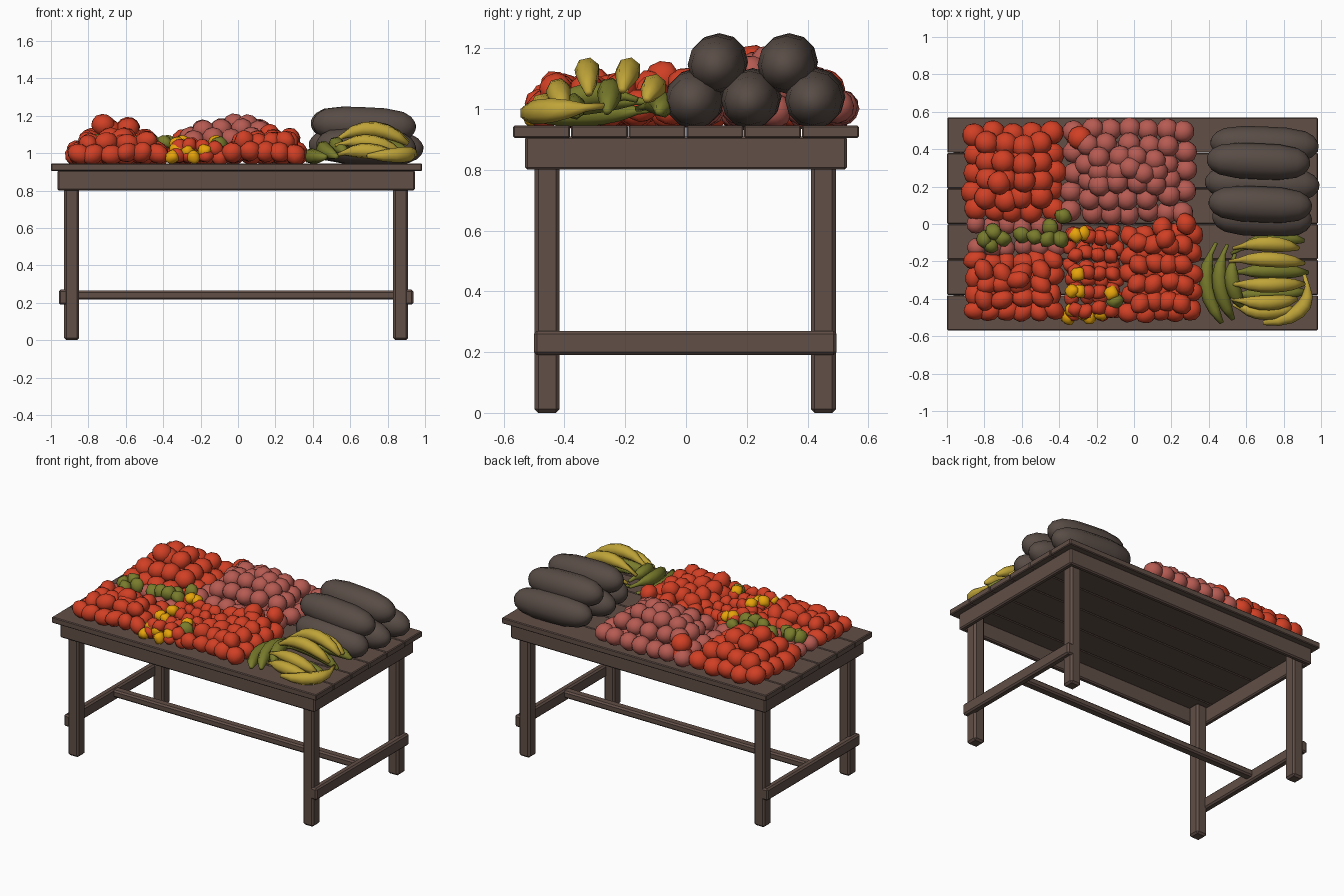
import bpy, bmesh, math, random
from mathutils import Vector, Matrix, Euler

if "Cube" in bpy.data.objects:
    bpy.data.objects.remove(bpy.data.objects["Cube"])

random.seed(4)


def material(name, rgb):
    m = bpy.data.materials.new(name)
    m.diffuse_color = (*rgb, 1)
    m.use_nodes = True
    m.node_tree.nodes["Principled BSDF"].inputs["Base Color"].default_value = m.diffuse_color
    return m


WOOD = material("brown wood", (0.120, 0.078, 0.063))
MELON = material("dark melon rind", (0.098, 0.072, 0.060))
RED = material("tomato red", (0.640, 0.050, 0.018))
PINK = material("dusky pink", (0.470, 0.105, 0.085))
YELLOW = material("banana yellow", (0.520, 0.370, 0.040))
GREEN = material("olive green", (0.190, 0.200, 0.025))
ORANGE = material("amber yellow", (0.800, 0.370, 0.003))


def finish(bm, name, mat, smooth=True):
    bmesh.ops.recalc_face_normals(bm, faces=bm.faces)
    me = bpy.data.meshes.new(name)
    bm.to_mesh(me)
    bm.free()
    me.materials.append(mat)
    for p in me.polygons:
        p.use_smooth = smooth
    ob = bpy.data.objects.new(name, me)
    bpy.context.collection.objects.link(ob)
    return ob


def beam(name, x0, x1, y0, y1, z0, z1, bevel=0.008):
    """Worn timber: a softly bevelled box."""
    bm = bmesh.new()
    size = Vector((x1 - x0, y1 - y0, z1 - z0))
    mid = Vector((x0 + x1, y0 + y1, z0 + z1)) / 2
    bmesh.ops.create_cube(bm, size=1, matrix=Matrix.Translation(mid) @ Matrix.Diagonal((*size, 1)))
    bmesh.ops.bevel(bm, geom=bm.edges[:], offset=bevel, segments=1, affect='EDGES')
    return finish(bm, name, WOOD, False)


def fruit(bm, pos, scale, lobes=0.0, spin=0.5):
    """One low-poly round fruit, optionally lobed like a pepper."""
    rot = Euler([random.uniform(-spin, spin) for _ in range(2)] + [random.uniform(0, 6.28)])
    vs = bmesh.ops.create_icosphere(bm, subdivisions=2, radius=1)["verts"]
    for v in vs:
        k = 1 + lobes * math.cos(4 * math.atan2(v.co.y, v.co.x)) + lobes * v.co.z
        c = Vector((v.co.x * k * scale[0], v.co.y * k * scale[1], v.co.z * scale[2]))
        v.co = rot.to_matrix() @ c + Vector(pos)


def pile(name, mat, x0, x1, y0, y1, scale, layers, extra=(), lobes=0.0, spin=0.5, jitter=0.012):
    """Heap of fruit in shrinking rectangular layers: (columns, rows, inset, height)."""
    bm = bmesh.new()
    r = max(scale[:2])
    j = lambda: random.uniform(-jitter, jitter)
    for nx, ny, inset, z in layers:
        ax, bx, ay, by = x0 + r + inset, x1 - r - inset, y0 + r + inset, y1 - r - inset
        for i in range(nx):
            for k in range(ny):
                px = ax + (bx - ax) * (i / (nx - 1) if nx > 1 else 0.5)
                py = ay + (by - ay) * (k / (ny - 1) if ny > 1 else 0.5)
                fruit(bm, (px + j(), py + j(), z + j()), scale, lobes, spin)
    for p in extra:
        fruit(bm, p, scale, lobes, spin)
    return finish(bm, name, mat)


def tube(bm, path, radii, sides):
    """Closed tube of varying radius along a path."""
    rings = []
    for i, p in enumerate(path):
        t = (path[min(i + 1, len(path) - 1)] - path[max(i - 1, 0)]).normalized()
        side = t.cross(Vector((0, 0, 1))).normalized()
        up = side.cross(t)
        rings.append([bm.verts.new(p + radii[i] * (side * math.cos(a) + up * math.sin(a)))
                      for a in (2 * math.pi * k / sides for k in range(sides))])
    for a, b in zip(rings, rings[1:]):
        for k in range(sides):
            bm.faces.new((a[k], a[(k + 1) % sides], b[(k + 1) % sides], b[k]))
    bm.faces.new(rings[0])
    bm.faces.new(rings[-1])


def bananas(name, mat, curves):
    bm = bmesh.new()
    profile = [0.010, 0.014, 0.031, 0.040, 0.042, 0.040, 0.031, 0.012]
    for a, b, c in curves:
        a, b, c = Vector(a), Vector(b), Vector(c)
        ts = [i / 7 for i in range(8)]
        tube(bm, [a * (1 - t) ** 2 + b * 2 * t * (1 - t) + c * t * t for t in ts], profile, 7)
    return finish(bm, name, mat)


# Table top: six planks
for i in range(6):
    y = -0.57 + i * 0.19
    e = random.uniform(0, 0.006)
    beam(f"top_plank_{i + 1}", -1 + e, 0.985 - e, y + 0.001, y + 0.189, 0.905, 0.945, 0.005)

# Apron boards under the top
for s, n in ((-1, "front"), (1, "back")):
    y0, y1 = sorted((s * 0.53, s * 0.495))
    beam(n + "_apron", -0.965, 0.945, y0, y1, 0.80, 0.91)
for n, x0, x1 in (("left", -0.965, -0.93), ("right", 0.91, 0.945)):
    beam(n + "_apron", x0, x1, -0.53, 0.53, 0.80, 0.91)

# Legs, side rails and the long stretcher
for n, x in (("left", -0.89), ("right", 0.87)):
    for m, y in (("front", -0.457), ("back", 0.452)):
        beam(f"{m}_{n}_leg", x - 0.04, x + 0.04, y - 0.041, y + 0.041, 0, 0.91, 0.012)
    o = -1 if x < 0 else 1
    x0, x1 = sorted((x + o * 0.02, x + o * 0.068))
    beam(n + "_side_rail", x0, x1, -0.50, 0.495, 0.19, 0.27, 0.01)
beam("long_stretcher", -0.93, 0.91, -0.03, 0.03, 0.217, 0.265, 0.01)

# Dark melons stacked along x: (x start, x end, y, z)
bm = bmesh.new()
for x0, x1, y, z in ((0.42, 0.95, 0.03, 1.035), (0.38, 0.99, 0.215, 1.035), (0.41, 0.985, 0.425, 1.035),
                     (0.40, 0.95, 0.105, 1.15), (0.39, 0.94, 0.335, 1.15)):
    ts = [-1, -0.97, -0.9, -0.75, -0.4, 0, 0.4, 0.75, 0.9, 0.97, 1]
    path = [Vector(((x0 + x1) / 2 + t * (x1 - x0) / 2, y - 0.012 * t, z - 0.012 * t)) for t in ts]
    tube(bm, path, [0.096 * max(0.15, (1 - abs(t) ** 4) ** 0.5) for t in ts], 12)
finish(bm, "melons", MELON)

# Bananas: start, control and end of each arc
bananas("green_bananas", GREEN, [
    ((0.44, -0.10, 1.00), (0.32, -0.30, 0.98), (0.47, -0.53, 0.98)),
    ((0.50, -0.11, 1.02), (0.40, -0.30, 1.05), (0.53, -0.51, 0.98)),
    ((0.54, -0.16, 1.03), (0.49, -0.30, 1.08), (0.58, -0.45, 1.00)),
    ((0.52, -0.16, 1.00), (0.70, -0.04, 1.04), (0.91, -0.09, 0.99)),
    ((0.52, -0.26, 1.02), (0.70, -0.24, 1.12), (0.93, -0.26, 0.99)),
    ((0.50, -0.38, 0.99), (0.70, -0.38, 1.04), (0.92, -0.36, 0.98))])
bananas("yellow_bananas", YELLOW, [
    ((0.51, -0.20, 1.06), (0.70, -0.17, 1.20), (0.91, -0.21, 1.06)),
    ((0.50, -0.32, 1.05), (0.70, -0.33, 1.21), (0.91, -0.32, 1.05)),
    ((0.53, -0.13, 1.03), (0.70, -0.08, 1.12), (0.88, -0.13, 1.03)),
    ((0.52, -0.40, 1.04), (0.70, -0.44, 1.10), (0.87, -0.40, 1.00)),
    ((0.53, -0.43, 0.99), (0.66, -0.50, 1.04), (0.86, -0.45, 0.98)),
    ((0.91, -0.27, 1.01), (1.00, -0.50, 0.99), (0.69, -0.53, 0.985))])

# Back left heap of tomatoes
pile("back_tomatoes", RED, -0.92, -0.37, 0.01, 0.55, (0.066, 0.066, 0.060),
     [(5, 5, 0, 1.0), (4, 4, 0.06, 1.07), (2, 2, 0.16, 1.125)],
     [(-0.72, 0.22, 1.15), (-0.29, 0.46, 1.07), (-0.30, 0.47, 1.0)])

# Back middle heap of pink roots
pile("pink_roots", PINK, -0.39, 0.33, 0.0, 0.56, (0.061, 0.061, 0.058),
     [(7, 5, 0, 1.0), (5, 4, 0.08, 1.075), (4, 3, 0.15, 1.12)],
     [(-0.02, 0.30, 1.155), (0.05, 0.27, 1.15)])

# Front left heap of plum tomatoes
pile("plum_tomatoes", RED, -0.92, -0.37, -0.53, -0.13, (0.050, 0.066, 0.054),
     [(6, 4, 0, 0.998), (4, 3, 0.06, 1.055)], [(-0.62, -0.30, 1.08)], spin=0.8)

# Front right heap of red peppers
pile("red_peppers", RED, -0.08, 0.37, -0.53, 0.0, (0.060, 0.052, 0.058),
     [(5, 5, 0, 1.0), (4, 4, 0.05, 1.06)],
     [(0.28, 0.0, 1.08), (0.17, -0.08, 1.10), (0.15, -0.02, 1.05)], lobes=0.06, spin=0.8)

# Mixed small peppers in the front middle
pile("small_red_peppers", RED, -0.38, -0.06, -0.52, 0.0, (0.038, 0.044, 0.046),
     [(4, 6, 0, 0.985), (4, 5, 0.02, 1.03)], lobes=0.08, spin=0.9)
pile("amber_peppers", ORANGE, 0, 0, 0, 0, (0.040, 0.038, 0.036), [],
     [(-0.31, -0.06, 1.06), (-0.27, -0.05, 1.05), (-0.30, -0.27, 1.06), (-0.33, -0.36, 1.05),
      (-0.29, -0.36, 1.04), (-0.12, -0.37, 1.06), (-0.33, -0.46, 1.02), (-0.27, -0.48, 1.01),
      (-0.18, -0.48, 1.01), (-0.24, -0.50, 0.98), (-0.35, -0.50, 0.98)], lobes=0.12, spin=1)
pile("green_peppers", GREEN, 0, 0, 0, 0, (0.046, 0.040, 0.050), [],
     [(-0.80, -0.08, 1.04), (-0.75, -0.04, 1.06), (-0.70, -0.08, 1.05), (-0.77, -0.11, 1.03),
      (-0.60, -0.06, 1.03), (-0.53, -0.07, 1.05), (-0.46, -0.08, 1.06), (-0.39, -0.08, 1.05),
      (-0.45, -0.02, 1.04), (-0.10, -0.41, 1.04), (-0.38, 0.04, 1.05)], lobes=0.1, spin=1)

# Pink roots filling the strip between the left heaps
pile("pink_strip", PINK, -0.90, -0.37, -0.17, 0.04, (0.052, 0.052, 0.048), [(6, 2, 0, 0.99)])
